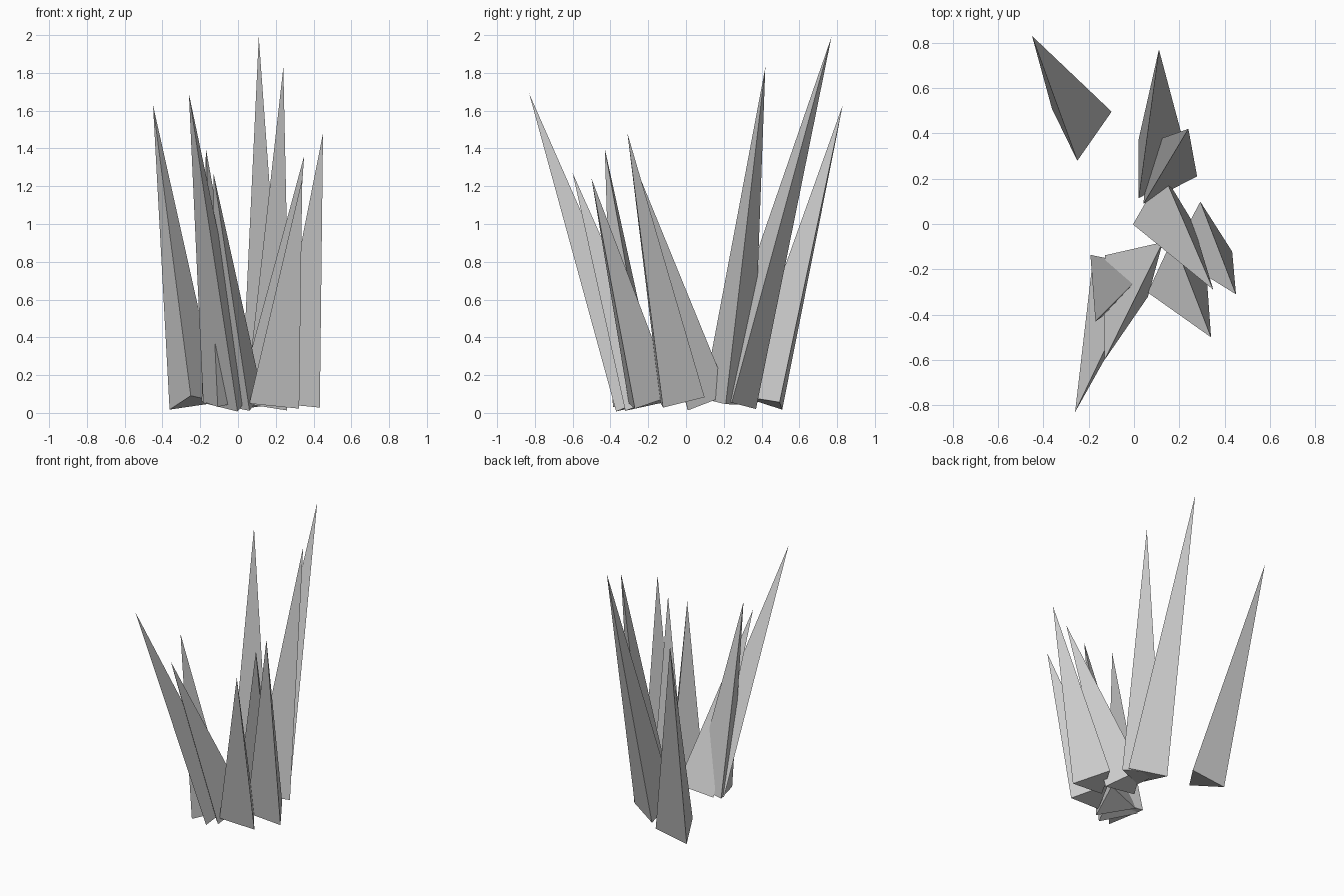
import bpy
import bmesh
from math import tau
from mathutils import Vector, Quaternion

if "Cube" in bpy.data.objects:
    bpy.data.objects.remove(bpy.data.objects["Cube"])

RADIUS = 0.154   # base radius of every spike
BASE_Z = 0.055   # height of each tilted base's centre

# name, tip, base centre (x, y), direction of one base corner (x, y)
SPIKES = [
    ("spike_back_left",    (-0.45, 0.83, 1.63), (-0.237, 0.428), (-0.013, -0.148)),
    ("spike_back_tall",    (0.11, 0.77, 1.99),  (0.097, 0.242),  (0.153, 0.0)),
    ("spike_back_right",   (0.24, 0.42, 1.83),  (0.125, 0.218),  (0.155, -0.008)),
    ("spike_right_inner",  (0.35, -0.29, 1.36), (0.127, 0.078),  (-0.137, -0.083)),
    ("spike_right_outer",  (0.45, -0.31, 1.48), (0.298, -0.053), (0.132, -0.067)),
    ("spike_front_right",  (0.34, -0.50, 1.24), (0.185, -0.212), (-0.122, -0.088)),
    ("spike_left_short",   (-0.17, -0.43, 1.40), (-0.077, -0.238), (-0.03, -0.148)),
    ("spike_front_middle", (-0.13, -0.60, 1.27), (0.02, -0.18),  (0.04, -0.138)),
    ("spike_front_left",   (-0.26, -0.83, 1.69), (-0.038, -0.228), (0.038, -0.152)),
]


def make_spike(name, tip, centre, corner):
    """Three-sided spike whose base is square to its axis."""
    tip = Vector(tip)
    mid = Vector((*centre, BASE_Z))
    axis = (tip - mid).normalized()
    # lift the corner direction into the tilted base plane
    arm = Vector((*corner, -(corner[0] * axis.x + corner[1] * axis.y) / axis.z))
    arm = arm.normalized() * RADIUS
    bm = bmesh.new()
    base = [bm.verts.new(mid + Quaternion(axis, tau * i / 3) @ arm) for i in range(3)]
    top = bm.verts.new(tip)
    bm.faces.new(base[::-1])
    for i in range(3):
        bm.faces.new((base[i], base[(i + 1) % 3], top))
    bmesh.ops.recalc_face_normals(bm, faces=bm.faces)
    mesh = bpy.data.meshes.new(name)
    bm.to_mesh(mesh)
    bm.free()
    obj = bpy.data.objects.new(name, mesh)
    bpy.context.collection.objects.link(obj)


# cluster of spikes
for spike in SPIKES:
    make_spike(*spike)
